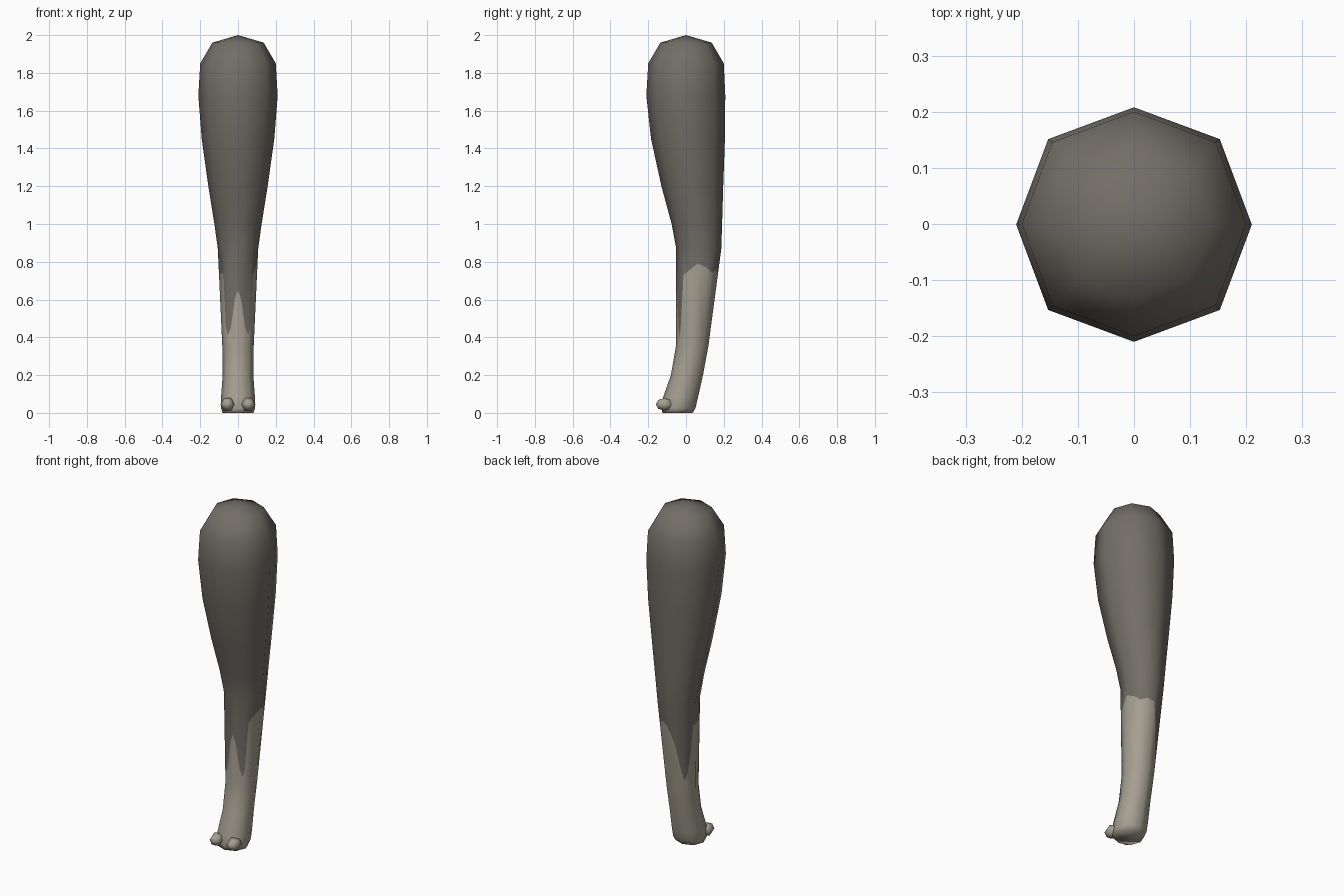
import bpy, bmesh, math
from mathutils import Vector

cube = bpy.data.objects.get("Cube")
if cube:
    bpy.data.objects.remove(cube)


def flat_material(name, rgb):
    mat = bpy.data.materials.new(name)
    mat.use_nodes = True
    mat.diffuse_color = (*rgb, 1)
    mat.node_tree.nodes["Principled BSDF"].inputs["Base Color"].default_value = (*rgb, 1)
    return mat


DARK = flat_material("dark fur", (0.17, 0.155, 0.135))
PALE = flat_material("pale fur", (0.38, 0.35, 0.285))

# Leg outline: height, half width, front y, back y
LOWER = [(0, 0.082, -0.125, 0.035), (0.025, 0.09, -0.13, 0.05), (0.08, 0.09, -0.122, 0.063),
         (0.2, 0.081, -0.08, 0.09), (0.35, 0.083, -0.054, 0.118)]
UPPER = [(0.87, 0.107, -0.052, 0.187), (1.0, 0.125, -0.076, 0.191), (1.2, 0.157, -0.13, 0.197),
         (1.45, 0.192, -0.185, 0.206), (1.68, 0.21, -0.21, 0.208), (1.85, 0.2, -0.2, 0.2),
         (1.96, 0.136, -0.136, 0.136)]

# Fur line per side, counterclockwise from the front: (fraction along side, height)
FUR_LINE = [
    [(0, 0.65), (0.25, 0.6), (0.6, 0.45), (0.85, 0.41), (1, 0.45)],
    [(0, 0.45), (0.12, 0.73), (0.4, 0.75), (1, 0.79)],
    [(0, 0.79), (0.6, 0.77), (1, 0.74)],
    [(0, 0.74), (0.5, 0.76), (1, 0.74)],
    [(0, 0.74), (0.4, 0.64), (0.7, 0.5), (1, 0.41)],
    [(0, 0.41), (0.3, 0.46), (0.6, 0.57), (0.85, 0.74), (1, 0.74)],
    [(0, 0.74), (0.6, 0.74), (0.88, 0.73), (1, 0.45)],
    [(0, 0.45), (0.15, 0.41), (0.4, 0.45), (0.75, 0.6), (1, 0.65)],
]
SIDES = len(FUR_LINE)


def add_ring(bm, z, width, front, back):
    ring = []
    for i in range(SIDES):
        a = math.tau * i / SIDES
        grow = 1.03 if i % 2 else 1
        ring.append(bm.verts.new((width * grow * math.sin(a),
                                  (front + back) / 2 - (back - front) / 2 * grow * math.cos(a), z)))
    return ring


def bridge(bm, a, b, material):
    for i in range(SIDES):
        j = (i + 1) % SIDES
        bm.faces.new((a[i], a[j], b[j], b[i])).material_index = material


# Leg: eight-sided loft with a ragged fur line between the two halves
bm = bmesh.new()
low = [add_ring(bm, *row) for row in LOWER]
high = [add_ring(bm, *row) for row in UPPER]
for rings, material in ((low, 1), (high, 0)):
    for a, b in zip(rings, rings[1:]):
        bridge(bm, a, b, material)
bm.faces.new(low[0][::-1]).material_index = 1
tip = bm.verts.new((0, 0, 2))
for i in range(SIDES):
    bm.faces.new((high[-1][i], high[-1][(i + 1) % SIDES], tip))

base, top = low[-1], high[0]
z0, z1 = LOWER[-1][0], UPPER[0][0]


def fur_vertex(i, t, z):
    j = (i + 1) % SIDES
    k = (z - z0) / (z1 - z0)
    return bm.verts.new(base[i].co.lerp(top[i].co, k).lerp(base[j].co.lerp(top[j].co, k), t))


corners = [fur_vertex(i, *line[0]) for i, line in enumerate(FUR_LINE)]
for i, line in enumerate(FUR_LINE):
    j = (i + 1) % SIDES
    points = [corners[i]] + [fur_vertex(i, t, z) for t, z in line[1:-1]] + [corners[j]]
    bm.faces.new([base[i], base[j]] + points[::-1]).material_index = 1
    bm.faces.new(points + [top[j], top[i]])

mesh = bpy.data.meshes.new("leg")
bm.to_mesh(mesh)
bm.free()
mesh.materials.append(DARK)
mesh.materials.append(PALE)
mesh.shade_smooth()
bpy.context.collection.objects.link(bpy.data.objects.new("leg", mesh))

# Two toes at the front of the foot
for side, name in ((1, "left_toe"), (-1, "right_toe")):
    bpy.ops.mesh.primitive_uv_sphere_add(segments=6, ring_count=4, radius=1,
                                         location=(side * 0.055, -0.115, 0.045),
                                         rotation=(math.pi / 2, math.radians(30), 0))
    toe = bpy.context.object
    toe.name = name
    toe.scale = (0.038, 0.038, 0.045)
    toe.data.materials.append(PALE)
    bpy.ops.object.shade_smooth()
